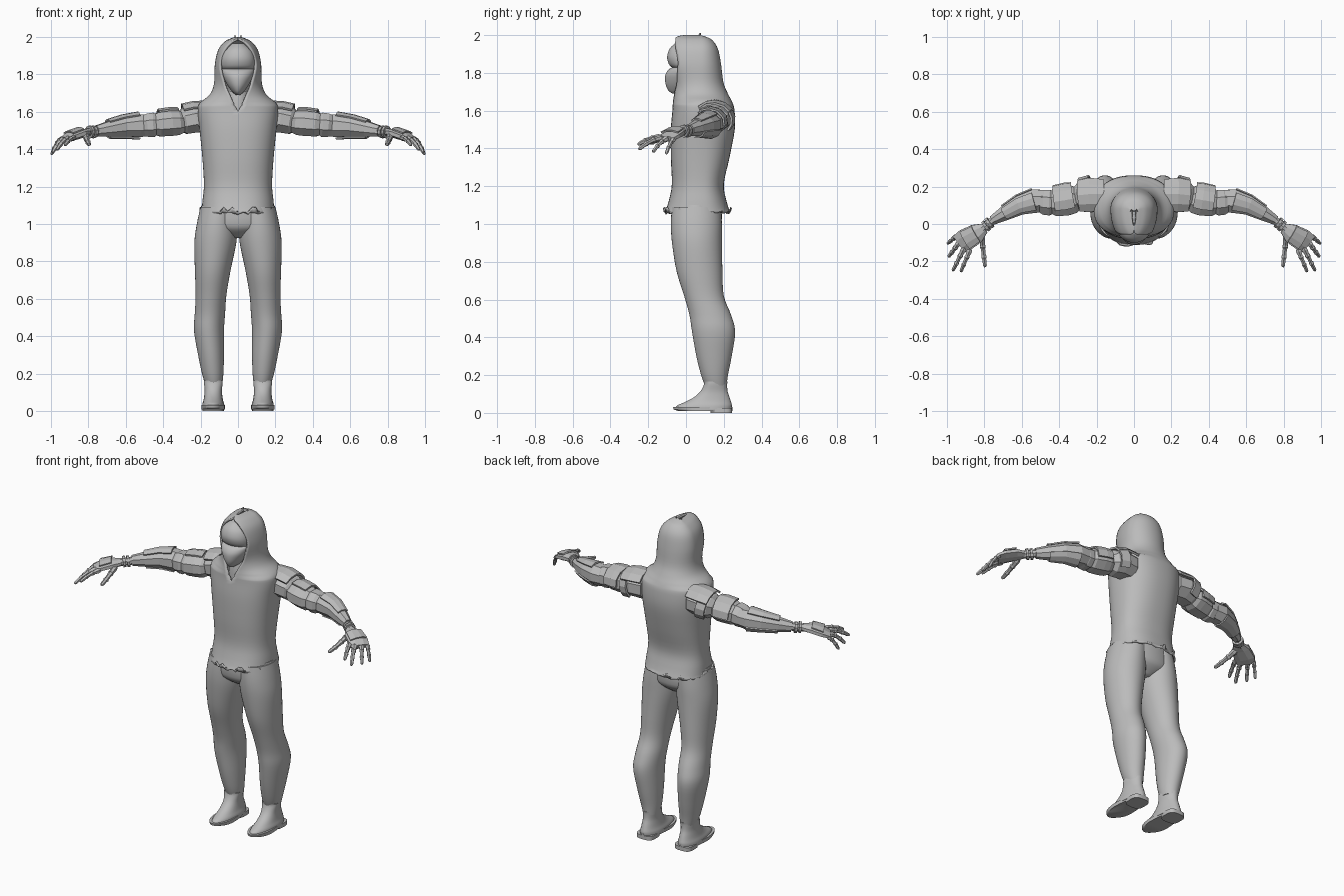
import bpy, bmesh, math, random
from mathutils import Vector

random.seed(4)
cube = bpy.data.objects.get("Cube")
if cube:
    bpy.data.objects.remove(cube, do_unlink=True)

grey = bpy.data.materials.new("plain_grey")
grey.use_nodes = True
grey.diffuse_color = (0.5, 0.5, 0.5, 1)
grey.node_tree.nodes["Principled BSDF"].inputs["Base Color"].default_value = (0.5, 0.5, 0.5, 1)


def loft(name, rings, closed=True, cap=True, smooth=True, mirror=False, thick=0, offset=-1):
    """Skin a list of point rings into one object."""
    bm = bmesh.new()
    rows = [[bm.verts.new(p) for p in ring] for ring in rings]
    n = len(rows[0])
    for a, b in zip(rows, rows[1:]):
        for j in range(n if closed else n - 1):
            k = (j + 1) % n
            bm.faces.new((a[j], a[k], b[k], b[j]))
    if cap:
        bm.faces.new(rows[0][::-1])
        bm.faces.new(rows[-1])
    bmesh.ops.remove_doubles(bm, verts=bm.verts, dist=0.0004)
    mesh = bpy.data.meshes.new(name)
    bm.to_mesh(mesh)
    bm.free()
    mesh.materials.append(grey)
    if smooth:
        mesh.shade_smooth()
        mesh.set_sharp_from_angle(angle=math.radians(45))
    obj = bpy.data.objects.new(name, mesh)
    bpy.context.collection.objects.link(obj)
    if thick:
        mod = obj.modifiers.new("thickness", "SOLIDIFY")
        mod.thickness, mod.offset = thick, offset
    if mirror:
        mod = obj.modifiers.new("mirror", "MIRROR")
        mod.use_mirror_merge = False
    return obj


def refine(rows, steps):
    """Smoothly interpolate between rows of parameters."""
    rows = [Vector(r) for r in rows]
    out = []
    for i in range(len(rows) - 1):
        p0, p1, p2, p3 = (rows[min(max(i + k, 0), len(rows) - 1)] for k in (-1, 0, 1, 2))
        for s in range(steps):
            t = s / steps
            out.append(p1 + (p2 - p0) * (t / 2) + (p0 * 2 - p1 * 5 + p2 * 4 - p3) * (t * t / 2)
                       + (p1 * 3 - p0 - p2 * 3 + p3) * (t ** 3 / 2))
    return out + [rows[-1]]


def oval(z, rx, front, back, gap=0.0, cx=0.0, cy=None, n=40, power=1.0):
    """Horizontal ring, starting at the front, optionally open there."""
    cy = (front + back) / 2 if cy is None else cy
    gap = max(gap, 0)
    pts = []
    for j in range(n):
        t = gap + (2 * math.pi - 2 * gap) * j / (n - 1 if gap or power < 1 else n)
        s, c = math.sin(t), math.cos(t)
        s = math.copysign(abs(s) ** power, s)
        c = math.copysign(abs(c) ** power, c)
        pts.append((cx + rx * s, cy - c * (cy - front if c > 0 else back - cy), z))
    return pts


def tube(name, path, n=8, start=0, sweep=360, grow=0.0, **kw):
    """Faceted limb along (x, y, z, half width, half height) stations; an arc makes a plate."""
    pts = [Vector(p[:3]) for p in path]
    rings = []
    full = sweep == 360
    for i, (p, row) in enumerate(zip(pts, path)):
        d = (pts[min(i + 1, len(pts) - 1)] - pts[max(i - 1, 0)]).normalized()
        side = d.cross(Vector((0, 0, 1))).normalized()
        up = side.cross(d)
        angles = [math.radians(start + sweep * (j + 0.5 * full) / (n if full else n - 1)) for j in range(n)]
        ring = [p + side * math.cos(a) * (row[3] + grow) + up * math.sin(a) * (row[4] + grow) for a in angles]
        rings.append(ring[::-1])
    return loft(name, rings, closed=full, cap=full, smooth=False, mirror=True, **kw)


# Sleeveless hooded top: height, half width, front, back, opening angle
top = [(1.06, .195, -.112, .235, 0), (1.12, .19, -.092, .215, 0), (1.21, .182, -.075, .2, 0),
       (1.35, .19, -.08, .23, 0), (1.5, .205, -.08, .258, 0), (1.6, .215, -.072, .257, 0),
       (1.645, .205, -.07, .245, .1), (1.69, .152, -.068, .222, .28), (1.75, .128, -.075, .198, .6),
       (1.85, .124, -.115, .185, .9), (1.93, .106, -.105, .168, .76), (1.975, .07, -.075, .137, .5),
       (1.993, .035, -.045, .1, .05), (2.0, .012, -.01, .07, 0)]
rings = []
for z, rx, front, back, gap in refine(top, 4):
    rings.append(oval(z, rx, front, back, gap, cy=.08, n=57, power=.85 if z < 1.64 else .97))
# Ragged hem
ragged = [random.choice((0, 0, .008, .03)) for _ in rings[0]]
ragged[-1] = ragged[0]
rings[0] = [(x, y, z + r) for (x, y, z), r in zip(rings[0], ragged)]
loft("hooded_top", rings, closed=False, cap=False, thick=.012)

# Head, visor and lower mask inside the hood
head = [(1.5, .07, .02, .16), (1.7, .065, -.01, .13), (1.78, .085, -.05, .14),
        (1.9, .09, -.05, .15), (1.96, .055, -.03, .11)]
loft("head", [oval(*r) for r in refine(head, 4)])
visor = [(1.826, .083, -.07, .06), (1.845, .09, -.09, .06), (1.885, .09, -.1, .06),
         (1.93, .075, -.085, .06), (1.963, .035, -.05, .05)]
loft("visor", [oval(*r) for r in refine(visor, 4)])
mask = [(1.69, .012, -.07, .03), (1.705, .03, -.092, .05), (1.74, .056, -.108, .06),
        (1.785, .078, -.11, .06), (1.815, .086, -.095, .06), (1.828, .084, -.075, .06)]
loft("lower_mask", [oval(*r) for r in refine(mask, 4)])
loft("neck_cloth", [oval(z, w, f, .12) for z, w, f in
                    ((1.56, .07, -.04), (1.64, .07, -.045), (1.71, .06, -.03))])

# Trousers: height, half width, front, back, centre x
leg = [(.145, .046, .1, .215, .13), (.2, .057, .08, .222, .135), (.3, .069, .055, .242, .144),
       (.43, .08, .032, .26, .155), (.52, .081, .018, .238, .15), (.62, .082, -.01, .2, .144),
       (.75, .095, -.05, .193, .135), (.9, .112, -.074, .19, .121), (1.0, .108, -.08, .19, .112),
       (1.09, .1, -.075, .185, .1)]
loft("trouser_legs", [oval(z, rx, f, b, 0, cx) for z, rx, f, b, cx in refine(leg, 4)], mirror=True)
seat = [(.925, .05, .0, .12), (.96, .15, -.05, .165), (1.0, .212, -.075, .188), (1.1, .195, -.078, .188)]
loft("trouser_seat", [oval(*r) for r in refine(seat, 3)])

# Boots with separate sole and heel
boot = [(.02, .06, -.06, .24), (.04, .058, -.045, .243), (.06, .052, .0, .238), (.085, .048, .045, .23),
        (.115, .046, .077, .22), (.15, .05, .095, .218), (.165, .05, .096, .22)]
loft("boots", [oval(z, rx, f, b, 0, .132, .13, 28) for z, rx, f, b in refine(boot, 3)], mirror=True)
loft("boot_soles", [oval(z, .063, f, .245, 0, .133, .06, 28) for z, f in
                    ((.01, -.04), (.018, -.065), (.032, -.068))], mirror=True)
loft("boot_heels", [oval(z, .057, .13, .245, 0, .133, None, 28, .6) for z in (0, .025)], mirror=True)

# Faceted arms, segment by segment
shoulder = [(.16, .15, 1.56, .085, .08), (.23, .15, 1.56, .095, .078), (.285, .145, 1.55, .085, .075),
            (.31, .14, 1.545, .06, .055)]
bicep = [(.29, .138, 1.54, .06, .055), (.32, .132, 1.54, .08, .07), (.36, .124, 1.538, .085, .073),
         (.42, .115, 1.532, .08, .07), (.45, .112, 1.53, .06, .058)]
elbow = [(.435, .114, 1.53, .065, .062), (.45, .114, 1.53, .074, .07), (.48, .116, 1.527, .072, .068),
         (.5, .117, 1.525, .06, .06)]
forearm = [(.475, .125, 1.526, .062, .06), (.53, .122, 1.525, .068, .066), (.61, .1, 1.52, .056, .056),
           (.69, .057, 1.507, .042, .044), (.755, .02, 1.496, .027, .032)]
wrist = [(.745, .026, 1.497, .022, .024), (.82, -.035, 1.487, .024, .022)]
for name, path in (("shoulders", shoulder), ("biceps", bicep), ("elbows", elbow),
                   ("forearms", forearm), ("wrists", wrist)):
    tube(name, path)

# Armour plates over the arms
tube("shoulder_plates", shoulder[:3], 5, 40, 110, .008, thick=.012, offset=1)
tube("shoulder_back_plates", shoulder[1:3], 4, 150, 70, .006, thick=.012, offset=1)
tube("bicep_plates", bicep[1:4], 5, 60, 130, .004, thick=.01, offset=1)
tube("forearm_top_plates", forearm[1:4], 4, 50, 80, .002, thick=.009, offset=1)
tube("forearm_under_plates", forearm[1:4], 4, 200, 90, .002, thick=.008, offset=1)
for name, x, y in (("wrist_rings", .772, .006), ("cuff_rings", .79, -.01)):
    tube(name, [(x - .006, y + .005, 1.493, .033, .034), (x + .006, y - .005, 1.491, .033, .034)], 10)

# Hands: palm, knuckle guard, then jointed fingers
palm = [(.8, -.022, 1.49, .03, .02), (.84, -.05, 1.485, .056, .026), (.9, -.085, 1.465, .064, .024),
        (.93, -.108, 1.45, .058, .016)]
tube("palms", palm)
tube("hand_guards", palm[1:3], 4, 40, 100, .002, thick=.008, offset=1)


def finger(name, base, tip, r, sag):
    base, tip = Vector(base), Vector(tip)
    path = []
    for t, w in ((0, .9), (.1, 1.15), (.3, .85), (.36, 1.1), (.42, .8), (.62, .75), (.68, .98),
                 (.74, .75), (.94, .7), (1, .35)):
        p = base.lerp(tip, t)
        p.z += sag * 4 * t * (1 - t)
        path.append((*p, r * w, r * w))
    tube(name, path, 6)


finger("index_fingers", (.875, -.135, 1.46), (.925, -.255, 1.42), .0145, .01)
finger("middle_fingers", (.905, -.125, 1.457), (.968, -.25, 1.395), .015, .012)
finger("ring_fingers", (.935, -.1, 1.452), (.99, -.175, 1.38), .0145, .012)
finger("little_fingers", (.95, -.065, 1.45), (.996, -.105, 1.37), .013, .012)
finger("thumbs", (.815, -.06, 1.475), (.795, -.23, 1.425), .0165, -.005)
